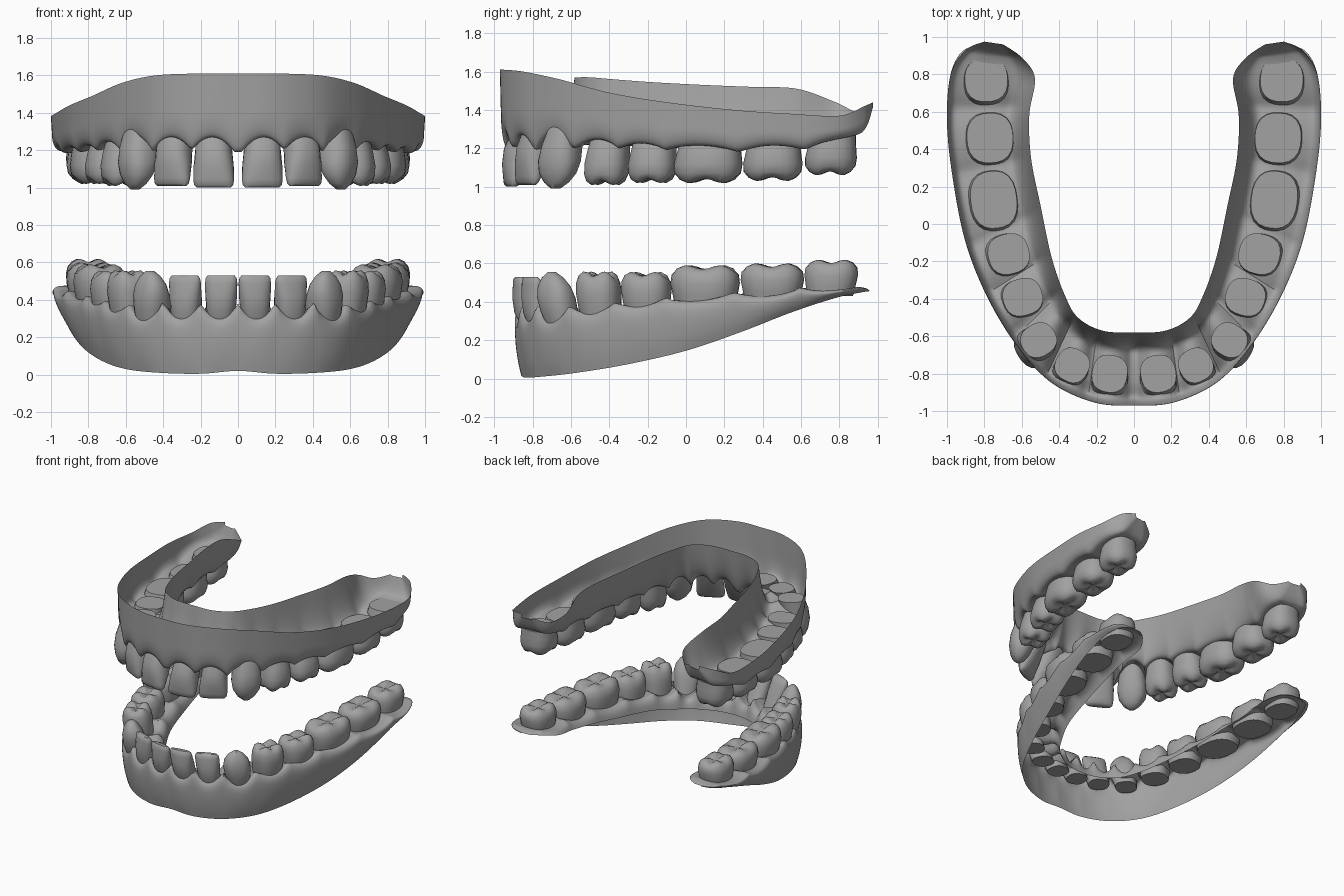
import bpy, bmesh, math
from mathutils import Vector

cube = bpy.data.objects.get("Cube")
if cube:
    bpy.data.objects.remove(cube, do_unlink=True)

GREY = (0.36, 0.36, 0.36, 1)
grey = bpy.data.materials.new("plain_grey")
grey.use_nodes = True
grey.diffuse_color = GREY
grey.node_tree.nodes["Principled BSDF"].inputs["Base Color"].default_value = GREY

NAMES = ("central_incisor", "lateral_incisor", "canine", "front_premolar",
         "rear_premolar", "first_molar", "second_molar", "third_molar")

# Tooth: root x, y, crown x, y, half width, half depth, root z, crown z
UPPER_TEETH = [
    (.13, -.8, .13, -.91, .11, .1, 1.29, 1.0),
    (.33, -.755, .355, -.83, .105, .09, 1.29, 1.01),
    (.51, -.62, .55, -.68, .11, .1, 1.31, .99),
    (.595, -.39, .62, -.42, .115, .12, 1.26, 1.02),
    (.67, -.16, .7, -.18, .125, .125, 1.25, 1.03),
    (.75, .13, .76, .11, .178, .14, 1.25, 1.03),
    (.77, .46, .78, .45, .155, .14, 1.24, 1.04),
    (.79, .77, .79, .75, .135, .13, 1.27, 1.07)]
LOWER_TEETH = [
    (.09, -.77, .09, -.87, .087, .08, .26, .53),
    (.27, -.73, .285, -.81, .09, .08, .26, .53),
    (.45, -.63, .47, -.7, .1, .09, .26, .555),
    (.57, -.44, .59, -.46, .115, .11, .29, .545),
    (.66, -.2, .67, -.21, .13, .12, .33, .545),
    (.73, .1, .74, .1, .18, .14, .37, .58),
    (.77, .45, .78, .45, .165, .14, .4, .59),
    (.8, .75, .8, .76, .14, .12, .43, .61)]

# Gum station: outer rim x, y, z, inner rim x, y, z, gum line z
UPPER_GUM = [
    (0, -.97, 1.61, 0, -.58, 1.57, 1.19),
    (.21, -.955, 1.61, .17, -.57, 1.57, 1.19),
    (.44, -.85, 1.6, .3, -.5, 1.57, 1.19),
    (.62, -.66, 1.56, .37, -.38, 1.56, 1.2),
    (.78, -.4, 1.49, .44, -.18, 1.545, 1.2),
    (.9, -.1, 1.44, .5, .1, 1.53, 1.19),
    (.97, .25, 1.4, .55, .35, 1.52, 1.18),
    (1, .55, 1.38, .56, .58, 1.51, 1.19),
    (.98, .8, 1.37, .53, .78, 1.44, 1.22),
    (.9, .93, 1.42, .6, .89, 1.39, 1.29),
    (.8, .975, 1.44, .7, .96, 1.42, 1.41)]
LOWER_GUM = [
    (0, -.86, .02, 0, -.62, .22, .38),
    (.2, -.84, .005, .14, -.6, .22, .38),
    (.42, -.75, .01, .28, -.52, .23, .38),
    (.6, -.57, .03, .37, -.4, .25, .38),
    (.73, -.3, .075, .46, -.2, .29, .4),
    (.83, 0, .145, .53, .1, .33, .43),
    (.9, .28, .24, .57, .35, .37, .45),
    (.94, .55, .345, .6, .58, .4, .47),
    (.94, .78, .42, .6, .78, .43, .49),
    (.89, .92, .45, .67, .9, .455, .475),
    (.8, .955, .455, .74, .95, .46, .46)]

# Gum cross-section: position from outer to inner rim, height from gum line to rim
UPPER_SECTION = [(0, 1), (.01, .6), (.02, .3), (.06, .08), (.13, 0), (.3, .04),
                 (.6, .04), (.76, .02), (.86, .2), (.94, .55), (1, 1)]
LOWER_SECTION = [(0, 1), (-.07, .75), (-.12, .45), (-.13, .2), (-.09, .06), (0, 0),
                 (.25, .08), (.65, .08), (.8, .02), (.93, .35), (1, 1)]

# Crown shapes: way along tooth, width scale, depth scale
INCISOR = [(0, .86, 1), (.3, .88, 1), (.6, .97, .8), (.85, 1, .5),
           (.95, .96, .38), (1, .84, .2)]
CANINE = [(0, .8, .95), (.3, .92, 1), (.55, 1, .95), (.75, .9, .75),
          (.9, .6, .5), (1, .22, .2)]
MOLAR = [(0, .86, .88), (.3, .93, .96), (.6, 1, 1), (.82, .97, .93),
         (.94, .86, .8), (1, .68, .62), (.98, .45, .4), (.93, .2, .18)]


def finish(bm, name):
    mesh = bpy.data.meshes.new(name)
    bm.to_mesh(mesh)
    bm.free()
    mesh.materials.append(grey)
    obj = bpy.data.objects.new(name, mesh)
    bpy.context.collection.objects.link(obj)
    mirror = obj.modifiers.new("Mirror", "MIRROR")
    mirror.merge_threshold = 0.0005
    bpy.ops.object.select_all(action="DESELECT")
    obj.select_set(True)
    bpy.context.view_layer.objects.active = obj
    bpy.ops.object.shade_smooth_by_angle(angle=math.radians(50))


def resample(points, steps, before):
    """Smooth curve through tuples of any length."""
    pts = [Vector(p) for p in [before, *points, points[-1]]]
    out = []
    for a, b, c, d in zip(pts, pts[1:], pts[2:], pts[3:]):
        for k in range(steps):
            t = k / steps
            out.append(b + t * ((c - a) / 2 + t * (a - 2.5 * b + 2 * c - d / 2
                       + t * (1.5 * (b - c) + (d - a) / 2))))
    return out + [pts[-1]]


def arch_axis(teeth, i):
    """Direction of the dental arch at a tooth."""
    ahead = teeth[min(i + 1, len(teeth) - 1)]
    x, y = (-teeth[0][2], teeth[0][3]) if i == 0 else teeth[i - 1][2:4]
    return Vector((ahead[2] - x, ahead[3] - y)).normalized()


def make_tooth(name, teeth, i, sides=24):
    rx, ry, cx, cy, width, depth, z_root, z_crown = teeth[i]
    shape = INCISOR if i < 2 else CANINE if i == 2 else MOLAR
    along = arch_axis(teeth, i)
    across = Vector((along.y, -along.x))
    bm = bmesh.new()
    rings = []
    for level, (t, w, d) in enumerate(shape):
        centre = Vector((rx, ry)).lerp(Vector((cx, cy)), t ** .7)
        ring = []
        for k in range(sides):
            a = math.tau * k / sides
            c, s = math.cos(a), math.sin(a)
            r = (abs(c) ** 2.5 + abs(s) ** 2.5) ** -.4
            p = centre + along * (c * r * w * width) + across * (s * r * d * depth)
            cusp = -.05 * math.cos(4 * a) if shape is MOLAR and level > 3 else 0
            ring.append(bm.verts.new((*p, z_root + (z_crown - z_root) * (t + cusp))))
        rings.append(ring)
    for low, high in zip(rings, rings[1:]):
        for k in range(sides):
            n = (k + 1) % sides
            bm.faces.new((low[k], low[n], high[n], high[k]))
    bm.faces.new(rings[0])
    bm.faces.new(rings[-1])
    bmesh.ops.recalc_face_normals(bm, faces=bm.faces)
    finish(bm, name)


def scallop(point, teeth):
    """Height of the gum arch over the nearest tooth."""
    i = min(range(len(teeth)), key=lambda n: (Vector(teeth[n][:2]) - point).length)
    u = abs((point - Vector(teeth[i][:2])).dot(arch_axis(teeth, i))) / teeth[i][4]
    height = .08 if i < 3 else .045 if i == 3 else .03
    return height * max(0, 1 - u * u)


def make_gum(name, stations, section, teeth, up):
    x, y, z, ix, *rest = stations[1]
    profile = resample(section, 3, section[0])
    bm = bmesh.new()
    rows = []
    for st in resample(stations, 12, (-x, y, z, -ix, *rest)):
        outer, inner = Vector(st[0:3]), Vector(st[3:6])
        line = st[6] + up * scallop(outer.lerp(inner, .42).xy, teeth)
        row = []
        for s, h in profile:
            p = outer.lerp(inner, s)
            rim = outer.z if s < .4 else inner.z
            row.append(bm.verts.new((p.x, p.y, line + (rim - line) * h)))
        rows.append(row)
    for a, b in zip(rows, rows[1:]):
        for j in range(len(a) - 1):
            quad = (a[j], b[j], b[j + 1], a[j + 1])
            bm.faces.new(quad[::-1] if up > 0 else quad)
    finish(bm, name)


# Upper and lower jaws
for jaw, teeth, stations, section, up in (
        ("upper", UPPER_TEETH, UPPER_GUM, UPPER_SECTION, 1),
        ("lower", LOWER_TEETH, LOWER_GUM, LOWER_SECTION, -1)):
    make_gum(jaw + "_gum", stations, section, teeth, up)
    for i, tooth in enumerate(NAMES):
        make_tooth(f"{jaw}_{tooth}s", teeth, i)
